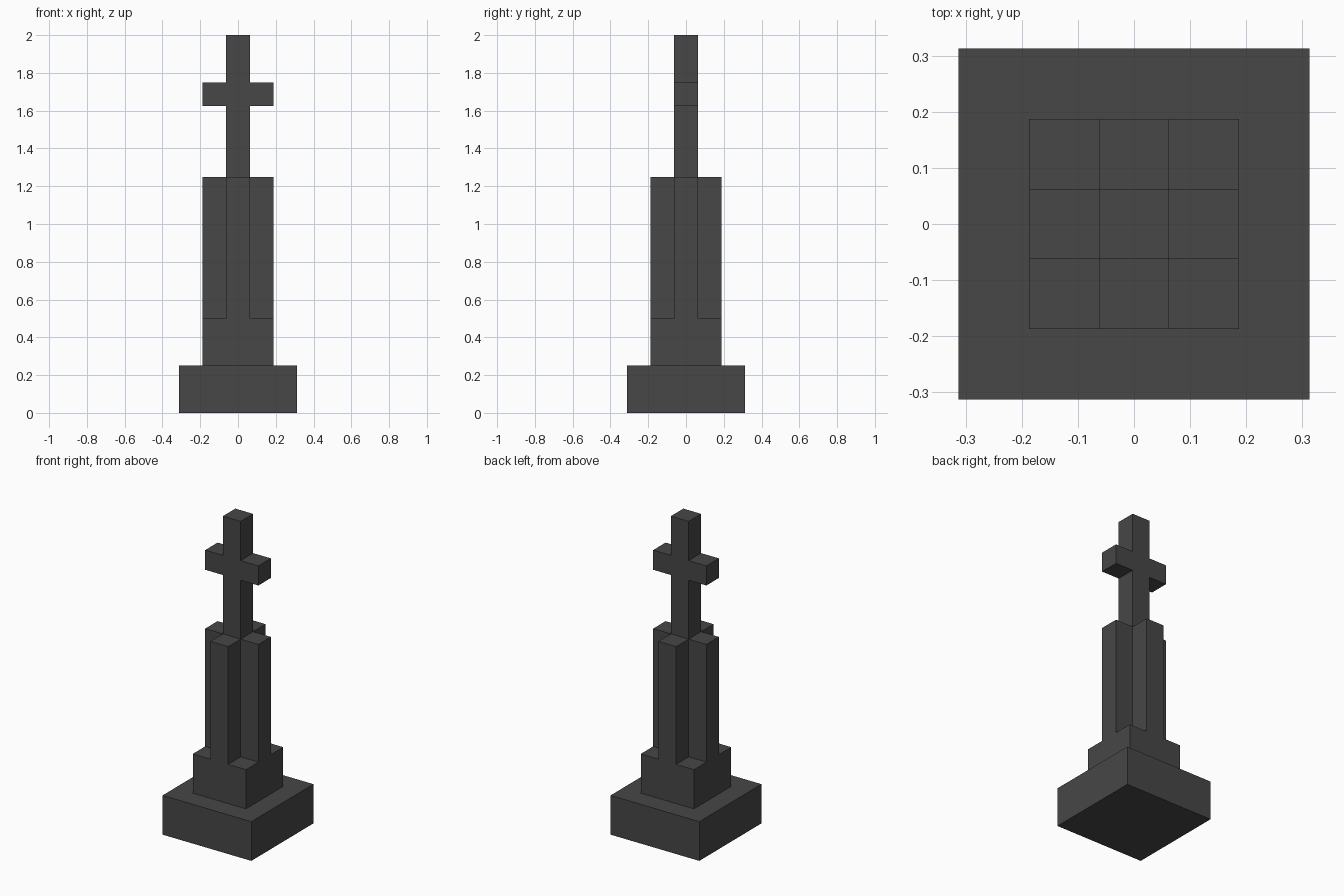
import bpy
import bmesh
from mathutils import Vector

cube = bpy.data.objects.get("Cube")
if cube:
    bpy.data.objects.remove(cube, do_unlink=True)

U = 0.125  # block size
H = U / 2

stone = bpy.data.materials.new("dark_grey_stone")
stone.use_nodes = True
colour = (0.063, 0.063, 0.063, 1)
stone.diffuse_color = colour
stone.node_tree.nodes["Principled BSDF"].inputs["Base Color"].default_value = colour


def prism(name, outline, extrude):
    """Extrude a closed flat outline into a solid."""
    bm = bmesh.new()
    face = bm.faces.new([bm.verts.new(p) for p in outline])
    result = bmesh.ops.extrude_face_region(bm, geom=[face], use_keep_orig=True)
    moved = [g for g in result["geom"] if isinstance(g, bmesh.types.BMVert)]
    bmesh.ops.translate(bm, verts=moved, vec=Vector(extrude))
    bmesh.ops.recalc_face_normals(bm, faces=bm.faces)
    mesh = bpy.data.meshes.new(name)
    bm.to_mesh(mesh)
    bm.free()
    mesh.materials.append(stone)
    obj = bpy.data.objects.new(name, mesh)
    bpy.context.collection.objects.link(obj)
    return obj


def square_block(name, half, z, height):
    corners = [(-half, -half, z), (half, -half, z), (half, half, z), (-half, half, z)]
    return prism(name, corners, (0, 0, height))


# Stepped base
square_block("base", 5 * H, 0, 2 * U)
square_block("plinth", 3 * H, 2 * U, 2 * U)

# Pillar with a plus-shaped section
quarter = [(3 * H, -H), (3 * H, H), (H, H)]
section = []
for turn in range(4):
    section += [(x, y, 4 * U) for x, y in quarter]
    quarter = [(-y, x) for x, y in quarter]
prism("pillar", section, (0, 0, 6 * U))

# Cross on top of the pillar
right_side = [(H, 10 * U), (H, 13 * U), (3 * H, 13 * U),
              (3 * H, 14 * U), (H, 14 * U), (H, 16 * U)]
left_side = [(-x, z) for x, z in reversed(right_side)]
prism("cross", [(x, -H, z) for x, z in right_side + left_side], (0, U, 0))
